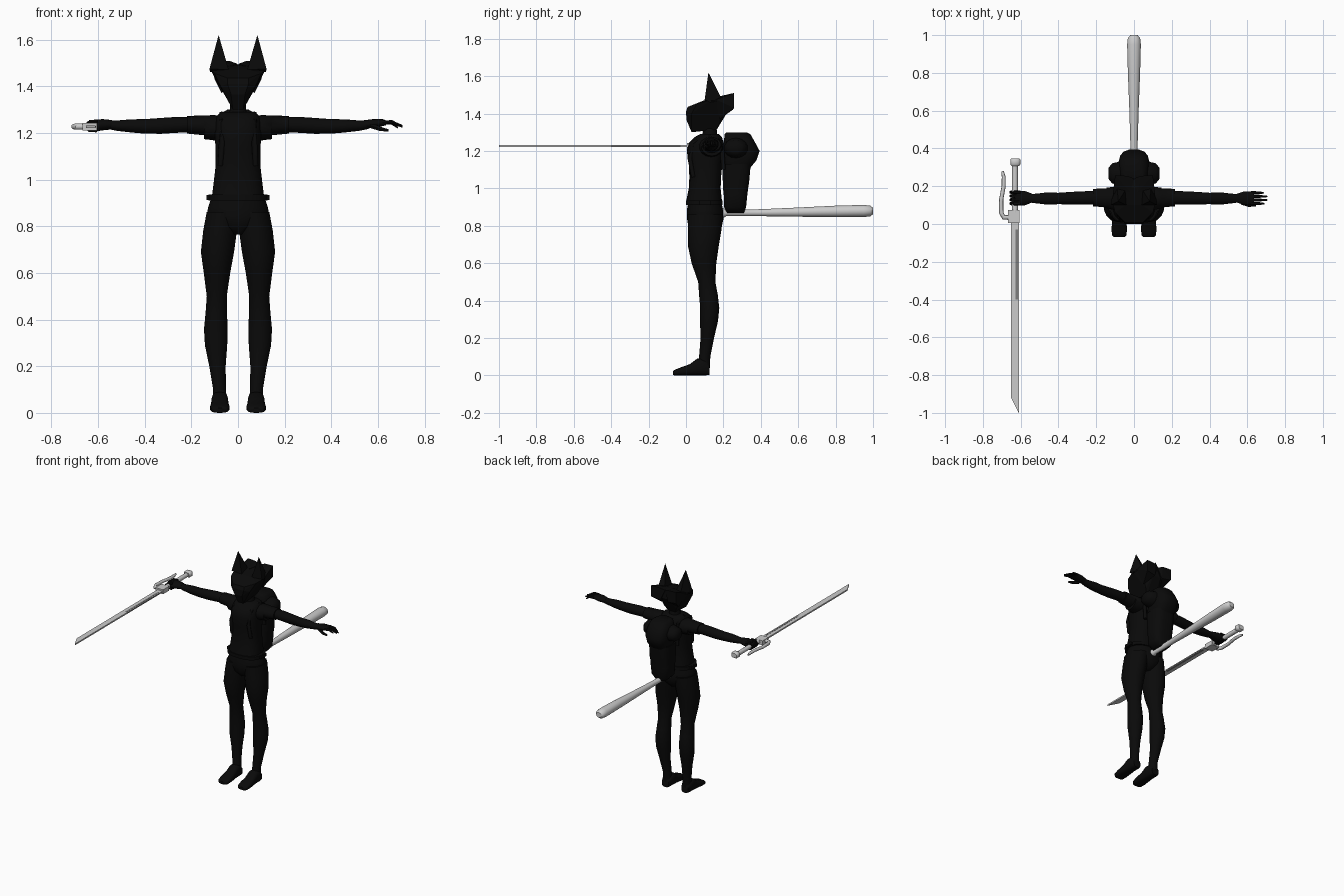
import bpy, bmesh, math
from mathutils import Vector


def material(name, v):
    m = bpy.data.materials.new(name)
    m.diffuse_color = (v, v, v, 1)
    return m


BLACK = material("matte_black", 0.003)
GREY = material("light_grey", 0.6)
DARK = material("dark_grey", 0.2)


def finish(name, bm, mat, angle=35):
    bmesh.ops.recalc_face_normals(bm, faces=bm.faces)
    me = bpy.data.meshes.new(name)
    bm.to_mesh(me)
    bm.free()
    ob = bpy.data.objects.new(name, me)
    bpy.context.collection.objects.link(ob)
    me.materials.append(mat)
    bpy.ops.object.select_all(action='DESELECT')
    bpy.context.view_layer.objects.active = ob
    ob.select_set(True)
    if angle:
        bpy.ops.object.shade_smooth_by_angle(angle=math.radians(angle))
    return ob


def loft(name, rings, axis='Z', mat=BLACK, n=14, power=1.0, side=1, angle=50):
    """Skin of rings (t, centre a, centre b, radius a, radius b) along an axis."""
    bm = bmesh.new()
    loops = []
    for t, a, b, ra, rb in rings:
        loop = []
        for i in range(n):
            w = 2 * math.pi * (i + 0.5) / n
            c, s = math.cos(w), math.sin(w)
            u = a + ra * math.copysign(abs(c) ** power, c)
            v = b + rb * math.copysign(abs(s) ** power, s)
            p = {'Z': (u, v, t), 'X': (t, u, v), 'Y': (u, t, v)}[axis]
            loop.append(bm.verts.new((p[0] * side, p[1], p[2])))
        loops.append(loop)
    for p, q in zip(loops, loops[1:]):
        for i in range(n):
            j = (i + 1) % n
            bm.faces.new((p[i], p[j], q[j], q[i]))
    bm.faces.new(loops[0])
    bm.faces.new(loops[-1])
    return finish(name, bm, mat, angle)


def hull(name, pts, mat=BLACK, both=False, side=1):
    """Flat-faced solid around points, optionally made symmetric in x."""
    bm = bmesh.new()
    for x, y, z in pts:
        bm.verts.new((x * side, y, z))
        if both and x:
            bm.verts.new((-x, y, z))
    r = bmesh.ops.convex_hull(bm, input=bm.verts)
    junk = {v for v in r['geom_interior'] + r['geom_unused'] if isinstance(v, bmesh.types.BMVert)}
    bmesh.ops.delete(bm, geom=list(junk), context='VERTS')
    return finish(name, bm, mat, 0)


def box(name, lo, hi, mat=BLACK):
    return hull(name, [(x, y, z) for x in (lo[0], hi[0]) for y in (lo[1], hi[1])
                       for z in (lo[2], hi[2])], mat)


def tube(name, pts, r, mat=BLACK, n=8):
    """Round bar following a path, tapering when r is a list."""
    bm = bmesh.new()
    pts = [Vector(p) for p in pts]
    loops = []
    for k, p in enumerate(pts):
        d = (pts[min(k + 1, len(pts) - 1)] - pts[max(k - 1, 0)]).normalized()
        u = d.cross(Vector((0, 0, 1)) if abs(d.z) < 0.9 else Vector((1, 0, 0))).normalized()
        v = d.cross(u)
        rk = r[k] if isinstance(r, list) else r
        loops.append([bm.verts.new(p + rk * (u * math.cos(2 * math.pi * i / n)
                                             + v * math.sin(2 * math.pi * i / n))) for i in range(n)])
    for p, q in zip(loops, loops[1:]):
        for i in range(n):
            bm.faces.new((p[i], p[(i + 1) % n], q[(i + 1) % n], q[i]))
    bm.faces.new(loops[0])
    bm.faces.new(loops[-1])
    return finish(name, bm, mat, 50)


# torso: hips, jacket with flared hem, neck
loft("hips", [(0.765, 0, 0.1, 0.03, 0.06), (0.80, 0, 0.102, 0.10, 0.09), (0.84, 0, 0.103, 0.137, 0.098),
              (0.88, 0, 0.102, 0.13, 0.098), (0.94, 0, 0.1, 0.11, 0.085)], n=18)
loft("jacket", [(0.91, 0, 0.098, 0.128, 0.098), (0.935, 0, 0.097, 0.128, 0.098), (0.936, 0, 0.097, 0.112, 0.095),
                (1.0, 0, 0.1, 0.104, 0.085), (1.06, 0, 0.103, 0.097, 0.085), (1.13, 0, 0.103, 0.098, 0.088),
                (1.20, 0, 0.104, 0.10, 0.1), (1.245, 0, 0.108, 0.098, 0.092), (1.275, 0, 0.12, 0.09, 0.072),
                (1.29, 0, 0.125, 0.07, 0.05)], n=18, power=0.8)
for s, n in ((1, "left"), (-1, "right")):
    box("hem_tab_" + n, (s * 0.11, 0.07, 0.912), (s * 0.136, 0.13, 0.934))
    tube("pack_strap_" + n, [(s * 0.07, 0.2, 1.1), (s * 0.07, 0.19, 1.25), (s * 0.07, 0.125, 1.28),
                             (s * 0.07, 0.05, 1.25), (s * 0.07, 0.02, 1.16), (s * 0.075, 0.04, 1.06)], 0.012)
loft("neck", [(1.26, 0, 0.125, 0.045, 0.045), (1.30, 0, 0.128, 0.035, 0.038), (1.37, 0, 0.12, 0.033, 0.036)])

# masked head with pointed ears and swept-back tufts
hull("head", [(0.022, 0.03, 1.30), (0.03, 0.165, 1.315), (0.03, 0.003, 1.365), (0.045, 0.0, 1.41),
              (0.045, 0.008, 1.435), (0.075, 0.03, 1.40), (0.1, 0.06, 1.455), (0.118, 0.13, 1.47),
              (0.045, 0.1, 1.472), (0.04, 0.19, 1.49), (0.1, 0.2, 1.46), (0.05, 0.18, 1.35),
              (0.03, 0.235, 1.43), (0, 0.235, 1.49)], both=True)
for s, n in ((1, "left"), (-1, "right")):
    hull("ear_" + n, [(0.04, 0.10, 1.47), (0.122, 0.10, 1.475), (0.12, 0.13, 1.46), (0.09, 0.195, 1.47),
                      (0.045, 0.18, 1.48), (0.083, 0.12, 1.62)], side=s)
    hull("tuft_" + n, [(0.035, 0.255, 1.508), (0.1, 0.257, 1.51), (0.1, 0.257, 1.43), (0.03, 0.25, 1.42),
                       (0.112, 0.16, 1.475), (0.02, 0.17, 1.49), (0.07, 0.18, 1.37), (0, 0.24, 1.495)], side=s)

for s, n in ((1, "left"), (-1, "right")):
    # legs and feet
    loft("leg_" + n, [(0.04, 0.078, 0.1, 0.032, 0.028), (0.1, 0.079, 0.1, 0.028, 0.03), (0.2, 0.088, 0.114, 0.036, 0.036),
                      (0.29, 0.094, 0.123, 0.049, 0.048), (0.36, 0.095, 0.127, 0.052, 0.051),
                      (0.43, 0.093, 0.12, 0.047, 0.05), (0.5, 0.091, 0.111, 0.044, 0.046),
                      (0.6, 0.09, 0.096, 0.058, 0.066), (0.69, 0.088, 0.093, 0.073, 0.082),
                      (0.78, 0.077, 0.1, 0.074, 0.09), (0.86, 0.066, 0.103, 0.07, 0.094)], side=s)
    loft("foot_" + n, [(0.126, 0.078, 0.03, 0.028, 0.028), (0.1, 0.078, 0.045, 0.036, 0.045), (0.06, 0.078, 0.045, 0.036, 0.045),
                       (0.02, 0.078, 0.03, 0.038, 0.03), (-0.03, 0.078, 0.021, 0.042, 0.021),
                       (-0.06, 0.078, 0.015, 0.038, 0.015), (-0.07, 0.078, 0.012, 0.028, 0.01)],
         axis='Y', power=0.7, side=s)
    # sleeves and arms
    loft("sleeve_" + n, [(0.06, 0.13, 1.22, 0.07, 0.05), (0.1, 0.135, 1.222, 0.064, 0.054), (0.145, 0.138, 1.224, 0.056, 0.051),
                         (0.146, 0.138, 1.232, 0.052, 0.042), (0.218, 0.14, 1.235, 0.047, 0.038)], axis='X', side=s)
    loft("arm_" + n, [(0.2, 0.14, 1.235, 0.036, 0.032), (0.27, 0.138, 1.234, 0.036, 0.034), (0.33, 0.137, 1.23, 0.034, 0.034),
                      (0.4, 0.135, 1.228, 0.031, 0.031), (0.46, 0.135, 1.23, 0.033, 0.028),
                      (0.52, 0.135, 1.231, 0.026, 0.022), (0.56, 0.137, 1.235, 0.022, 0.018)], axis='X', side=s)

# open left hand
loft("open_palm", [(0.54, 0.137, 1.236, 0.022, 0.018), (0.58, 0.137, 1.24, 0.036, 0.019),
                   (0.62, 0.137, 1.244, 0.036, 0.015), (0.635, 0.137, 1.243, 0.032, 0.01)], axis='X')
for i in range(4):
    y = 0.108 + 0.019 * i
    reach = (0.69, 0.705, 0.705, 0.685)[i]
    tube("finger_%d" % (i + 1), [(0.62, y, 1.245), (0.66, y, 1.248 - 0.002 * i), (reach, y, 1.234 - 0.004 * i)],
         [0.009, 0.008, 0.004], n=6)
tube("open_thumb", [(0.57, 0.115, 1.232), (0.61, 0.1, 1.217), (0.645, 0.1, 1.21)], [0.013, 0.01, 0.006], n=6)

# closed right hand around the hilt
loft("fist", [(-0.54, 0.137, 1.235, 0.024, 0.02), (-0.58, 0.137, 1.235, 0.04, 0.024),
              (-0.62, 0.137, 1.23, 0.038, 0.026), (-0.648, 0.137, 1.23, 0.034, 0.018)], axis='X')
for i in range(4):
    y = 0.108 + 0.02 * i
    tube("gripping_finger_%d" % (i + 1), [(-0.6, y, 1.248), (-0.635, y, 1.248), (-0.652, y, 1.23),
                                          (-0.638, y, 1.212), (-0.605, y, 1.21)], 0.009, n=6)

# sword: blade with groove plates, hilt, knuckle bow
hull("blade", [(x, y, z) for z in (1.221, 1.231) for x, y in
               ((-0.651, 0.01), (-0.61, 0.01), (-0.651, -0.92), (-0.61, -1.0))], GREY)
for z in (1.2205, 1.2315):
    box("blade_groove", (-0.627, -0.4, z - 0.0006), (-0.615, -0.03, z + 0.0006), DARK)
box("blade_groove_edge", (-0.6105, -0.4, 1.2225), (-0.6095, -0.03, 1.2295), DARK)
box("guard", (-0.667, 0.005, 1.21), (-0.605, 0.075, 1.242), GREY)
tube("hilt", [(-0.63, 0.06, 1.227), (-0.63, 0.32, 1.227)], 0.016, GREY, 10)
loft("pommel", [(0.308, -0.628, 1.23, 0.022, 0.016), (0.316, -0.628, 1.23, 0.028, 0.022), (0.34, -0.628, 1.23, 0.028, 0.022),
                (0.348, -0.628, 1.23, 0.022, 0.016)], axis='Y', mat=GREY, n=8, power=0.7)
tube("knuckle_bow", [(-0.655, 0.035, 1.227), (-0.69, 0.035, 1.227), (-0.703, 0.06, 1.227), (-0.703, 0.13, 1.227),
                     (-0.69, 0.2, 1.227), (-0.69, 0.25, 1.227), (-0.696, 0.28, 1.227)],
     [0.013, 0.013, 0.012, 0.011, 0.011, 0.01, 0.007], GREY)

# backpack: lower bag, bulging top, side roll
loft("pack_body", [(0.868, 0, 0.265, 0.04, 0.045), (0.9, 0, 0.262, 0.07, 0.06), (0.97, 0, 0.265, 0.075, 0.064),
                   (1.0, 0, 0.265, 0.075, 0.068), (1.03, 0, 0.267, 0.078, 0.071), (1.13, 0, 0.27, 0.078, 0.077)],
     n=16, power=0.6)
loft("pack_top", [(1.11, 0, 0.275, 0.065, 0.07), (1.15, 0, 0.285, 0.08, 0.093), (1.2, 0, 0.297, 0.083, 0.098),
                  (1.25, 0, 0.285, 0.08, 0.083), (1.29, 0, 0.275, 0.065, 0.07), (1.3, 0, 0.27, 0.045, 0.055)],
     n=16, power=0.7)
loft("side_roll", [(-0.135, 0.268, 1.215, 0.03, 0.025), (-0.115, 0.268, 1.215, 0.055, 0.045), (-0.07, 0.268, 1.215, 0.065, 0.055),
                   (0.07, 0.268, 1.215, 0.065, 0.055), (0.115, 0.268, 1.215, 0.055, 0.045),
                   (0.135, 0.268, 1.215, 0.03, 0.025)], axis='X')

# bat pointing backwards
loft("bat", [(0.19, 0, 0.868, 0.024, 0.024), (0.205, 0, 0.868, 0.024, 0.024), (0.215, 0, 0.868, 0.017, 0.017),
             (0.4, 0, 0.87, 0.019, 0.019), (0.6, 0, 0.873, 0.025, 0.025), (0.8, 0, 0.877, 0.033, 0.031),
             (0.95, 0, 0.879, 0.037, 0.033), (0.985, 0, 0.879, 0.033, 0.029), (1.0, 0, 0.879, 0.02, 0.018)],
     axis='Y', mat=GREY, n=16)
